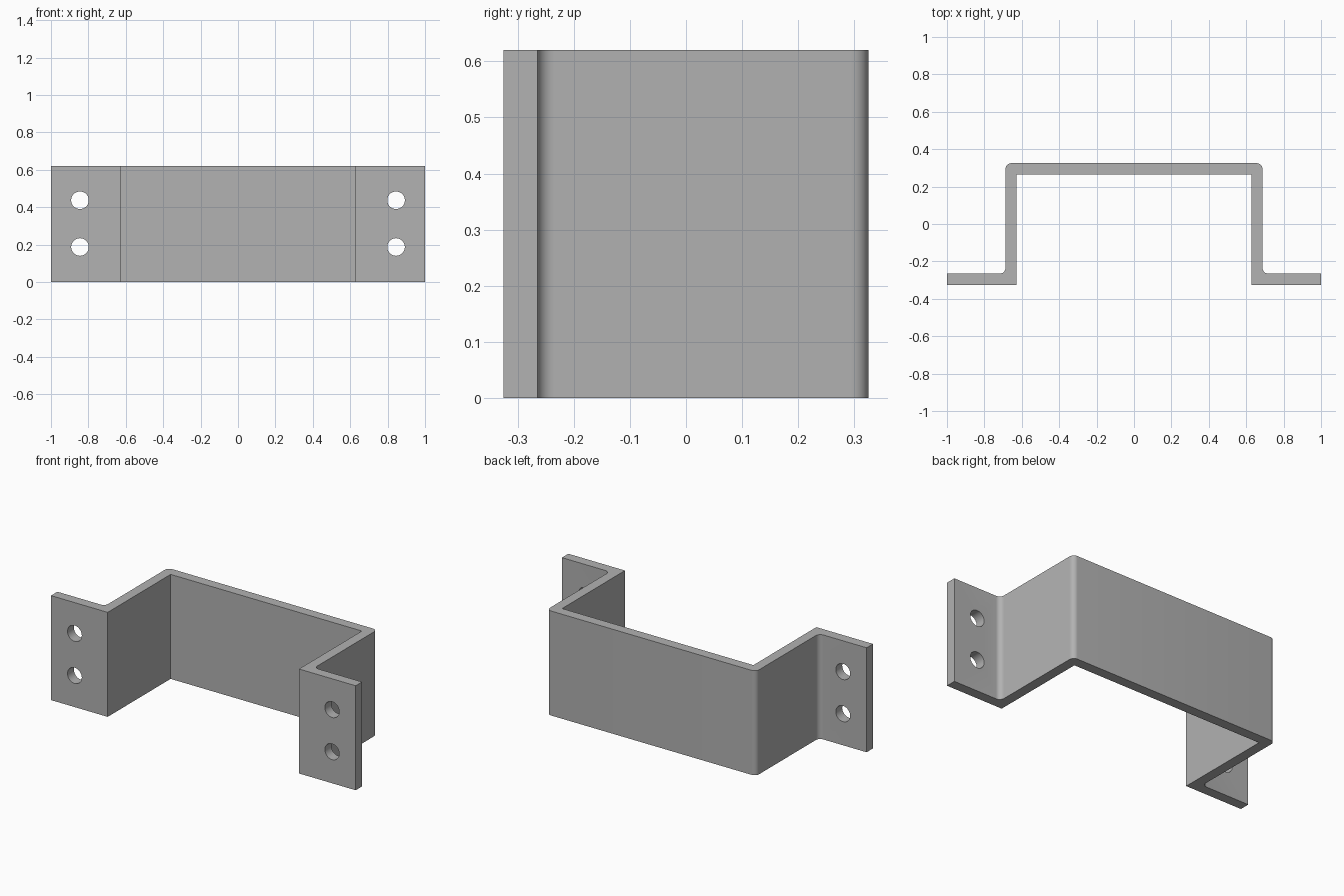
import bpy, bmesh, math

cube = bpy.data.objects.get("Cube")
if cube:
    bpy.data.objects.remove(cube, do_unlink=True)

HEIGHT = 0.62
OUT_X, IN_X = 0.687, 0.628      # faces of the side walls
DEPTH, THICK = 0.325, 0.06      # half depth, sheet thickness
RADIUS = 0.03                   # bend radius

# Colour
steel = bpy.data.materials.new("plain_grey_metal")
steel.use_nodes = True
grey = (0.445, 0.445, 0.445, 1)
steel.diffuse_color = grey
steel.node_tree.nodes["Principled BSDF"].inputs["Base Color"].default_value = grey


def arc(cx, cy, start, end, steps=8):
    """Points along a quarter bend, angles in degrees."""
    angles = [math.radians(start + (end - start) * i / steps) for i in range(steps + 1)]
    return [(cx + RADIUS * math.cos(a), cy + RADIUS * math.sin(a)) for a in angles]


# Half profile of the bent sheet, from the inside of the bridge round to the outside
half = [(IN_X, DEPTH - THICK), (IN_X, -DEPTH), (1, -DEPTH), (1, -DEPTH + THICK)]
half += arc(OUT_X + RADIUS, -DEPTH + THICK + RADIUS, 270, 180)
half += arc(OUT_X - RADIUS, DEPTH - RADIUS, 0, 90)
outline = half + [(-x, y) for x, y in reversed(half)]

# Bracket: profile extruded upward
bm = bmesh.new()
face = bm.faces.new([bm.verts.new((x, y, 0)) for x, y in outline])
top = bmesh.ops.extrude_face_region(bm, geom=[face])["geom"]
bmesh.ops.translate(bm, vec=(0, 0, HEIGHT),
                    verts=[v for v in top if isinstance(v, bmesh.types.BMVert)])
bmesh.ops.recalc_face_normals(bm, faces=bm.faces)
mesh = bpy.data.meshes.new("bracket")
bm.to_mesh(mesh)
bm.free()
mesh.materials.append(steel)
bracket = bpy.data.objects.new("bracket", mesh)
bpy.context.collection.objects.link(bracket)
bpy.ops.object.select_all(action='DESELECT')

# Screw holes: two through each flange
for side in (-1, 1):
    for z in (0.187, 0.437):
        bpy.ops.mesh.primitive_cylinder_add(vertices=40, radius=0.047, depth=0.3,
                                            location=(side * 0.845, -DEPTH + THICK / 2, z),
                                            rotation=(math.pi / 2, 0, 0))
        cutter = bpy.context.object
        cutter.name = "hole_cutter"
        cutter.hide_render = True
        cutter.data.materials.append(steel)
        bpy.context.view_layer.objects.active = bracket
        cut = bracket.modifiers.new("screw_hole", 'BOOLEAN')
        cut.operation = 'DIFFERENCE'
        cut.solver = 'EXACT'
        cut.object = cutter
        bpy.ops.object.modifier_apply(modifier=cut.name)
        bpy.data.objects.remove(cutter, do_unlink=True)

# Smooth bends and holes, keep folded edges sharp
bpy.ops.object.select_all(action='DESELECT')
bracket.select_set(True)
bpy.context.view_layer.objects.active = bracket
bpy.ops.object.shade_smooth_by_angle(angle=math.radians(30))
